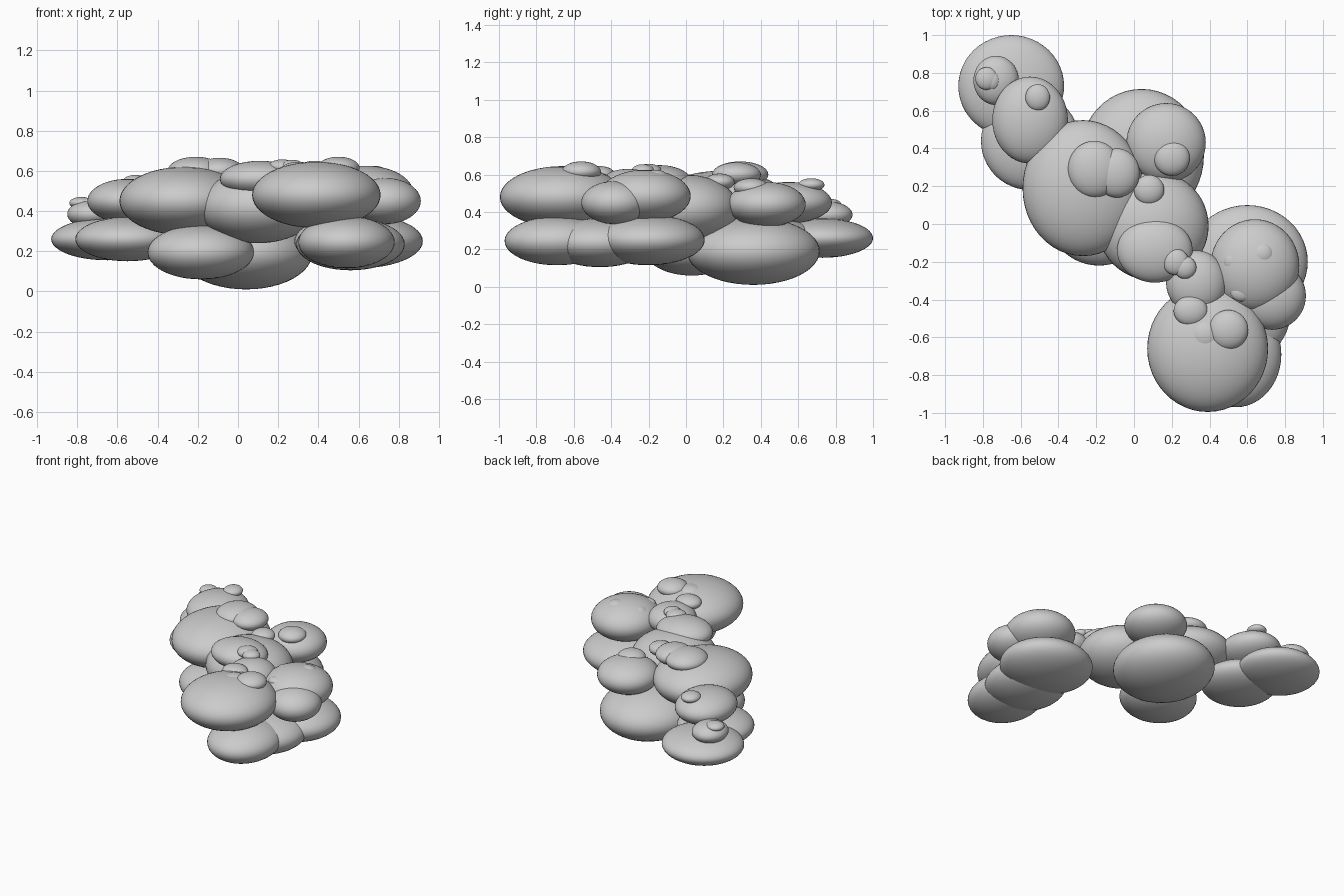
import bpy

# Remove the default cube only
default_cube = bpy.data.objects.get("Cube")
if default_cube:
    bpy.data.objects.remove(default_cube, do_unlink=True)

# Single soft grey for the whole cloud
cloud_grey = bpy.data.materials.new("cloud_grey")
cloud_grey.use_nodes = True
grey_value = (0.6, 0.6, 0.6, 1)
cloud_grey.diffuse_color = grey_value
shader = next(node for node in cloud_grey.node_tree.nodes if node.type == "BSDF_PRINCIPLED")
shader.inputs["Base Color"].default_value = grey_value


def puff(name, centre, radii):
    """Add one smooth flattened puff of cloud."""
    bpy.ops.mesh.primitive_uv_sphere_add(segments=48, ring_count=24, location=centre)
    lobe = bpy.context.object
    lobe.name = name
    lobe.scale = radii
    lobe.data.materials.append(cloud_grey)
    bpy.ops.object.shade_smooth()
    return lobe


# Front cluster
puff("front_upper_lobe", (.39, -.66, .48), (.32, .335, .165))
puff("front_lower_lobe", (.54, -.69, .245), (.24, .28, .13))
puff("front_lower_middle_lobe", (.56, -.46, .235), (.27, .28, .13))
puff("front_neck_lobe", (.33, -.31, .53), (.16, .17, .1))
puff("front_crown_puff", (.5, -.56, .615), (.105, .105, .055))
puff("front_crown_small_puff", (.38, -.59, .61), (.08, .08, .04))
puff("front_neck_front_puff", (.3, -.46, .6), (.09, .08, .045))
puff("front_neck_back_puff", (.22, -.2, .62), (.07, .07, .037))
puff("front_neck_side_puff", (.27, -.23, .62), (.06, .06, .035))

# Left cluster
puff("left_lower_lobe", (.6, -.2, .25), (.32, .3, .135))
puff("left_upper_lobe", (.64, -.22, .485), (.235, .245, .14))
puff("left_outer_lobe", (.73, -.38, .45), (.18, .18, .115))
puff("left_crown_puff", (.68, -.16, .59), (.06, .06, .035))
puff("left_inner_puff", (.53, -.2, .57), (.06, .06, .035))
puff("left_front_puff", (.57, -.36, .56), (.06, .05, .03))

# Central body
puff("body_front_lobe", (.1, -.01, .42), (.295, .29, .18))
puff("body_main_lobe", (-.27, .19, .45), (.32, .36, .17))
puff("body_lower_lobe", (-.185, .03, .195), (.265, .25, .135))
puff("body_front_crown", (.11, -.14, .56), (.2, .17, .09))
puff("body_crown_right", (-.21, .29, .6), (.14, .15, .07))
puff("body_crown_left", (-.09, .27, .6), (.12, .13, .065))
puff("body_middle_puff", (.08, .18, .56), (.08, .08, .045))
puff("body_side_puff", (.27, .07, .49), (.07, .07, .045))

# Back cluster
puff("back_lower_lobe", (.04, .36, .19), (.33, .355, .18))
puff("back_upper_lobe", (.17, .43, .44), (.21, .21, .12))
puff("back_crown_puff", (.2, .35, .53), (.095, .095, .05))

# Right trailing tail
puff("tail_lower_lobe", (-.55, .44, .26), (.26, .26, .11))
puff("tail_upper_lobe", (-.55, .55, .45), (.2, .23, .11))
puff("tail_crown_puff", (-.51, .67, .545), (.065, .07, .035))
puff("tail_end_lobe", (-.65, .73, .26), (.28, .27, .105))
puff("tail_end_crown", (-.73, .76, .385), (.12, .13, .07))
puff("tail_end_puff", (-.78, .77, .44), (.06, .06, .03))
puff("tail_end_small_puff", (-.75, .76, .44), (.04, .05, .025))
